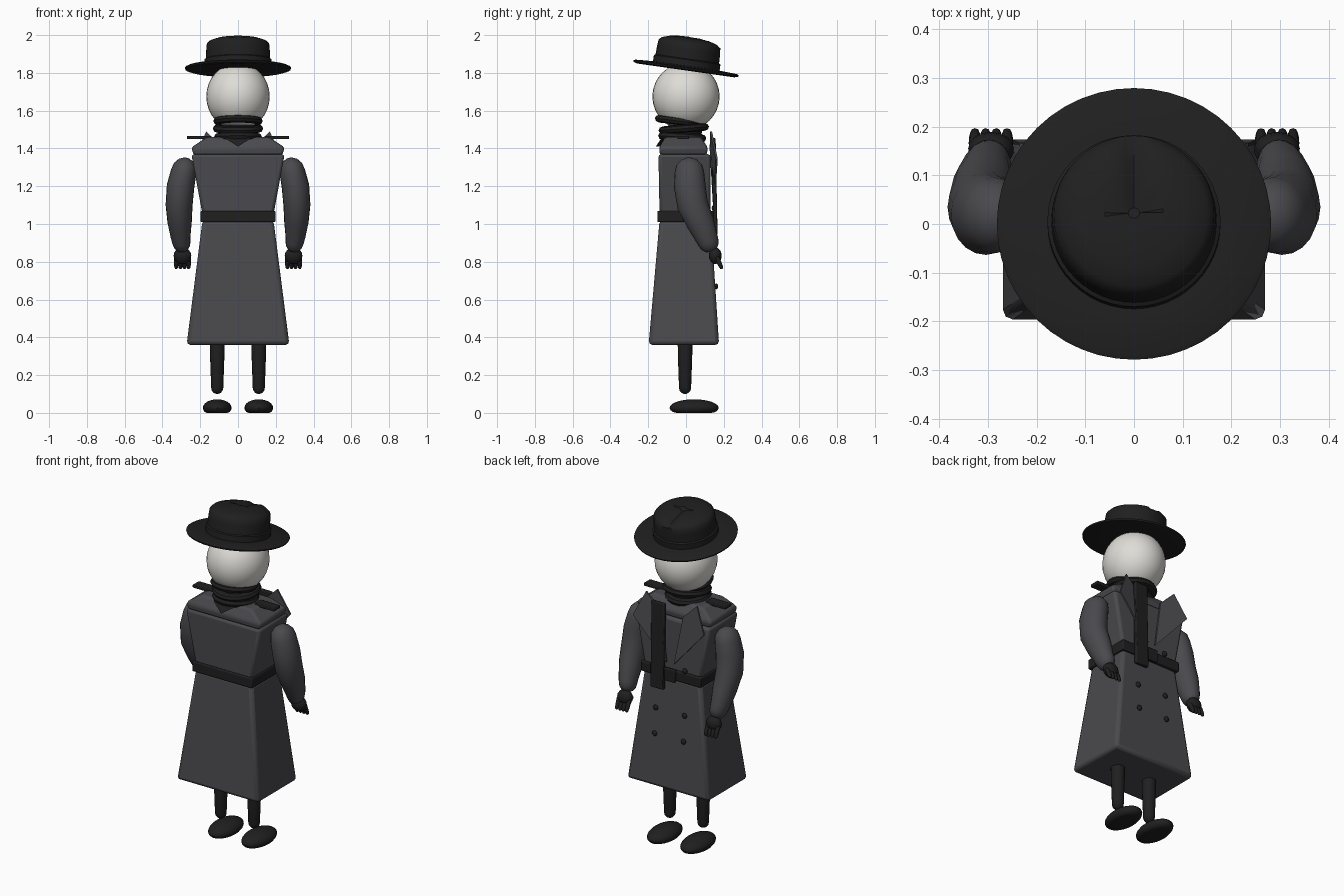
import bpy, bmesh, math
from mathutils import Vector, Matrix

if "Cube" in bpy.data.objects:
    bpy.data.objects.remove(bpy.data.objects["Cube"], do_unlink=True)


def material(name, rgb):
    m = bpy.data.materials.new(name)
    m.use_nodes = True
    m.diffuse_color = (*rgb, 1)
    bsdf = m.node_tree.nodes["Principled BSDF"]
    bsdf.inputs["Base Color"].default_value = (*rgb, 1)
    bsdf.inputs["Roughness"].default_value = 0.8
    return m


COAT = material("charcoal cloth", (0.068, 0.067, 0.075))
BLACK = material("black felt", (0.014, 0.014, 0.014))
PALE = material("pale skin", (0.73, 0.72, 0.68))


def finish(name, bm, mat, bevel=0.0, angle=40):
    """Turn a bmesh into an object with one colour and sharp-edge smoothing."""
    bmesh.ops.recalc_face_normals(bm, faces=bm.faces)
    me = bpy.data.meshes.new(name)
    bm.to_mesh(me)
    bm.free()
    me.materials.append(mat)
    me.shade_smooth()
    me.set_sharp_from_angle(angle=math.radians(angle))
    ob = bpy.data.objects.new(name, me)
    bpy.context.collection.objects.link(ob)
    if bevel:
        mod = ob.modifiers.new("soft edges", "BEVEL")
        mod.width, mod.segments = bevel, 2
        mod.limit_method = "ANGLE"
    return ob


def skin_rings(bm, rings, capped=True):
    loops = [[bm.verts.new(p) for p in ring] for ring in rings]
    n = len(loops[0])
    for a, b in zip(loops, loops[1:]):
        for i in range(n):
            j = (i + 1) % n
            bm.faces.new((a[i], a[j], b[j], b[i]))
    if capped:
        bm.faces.new(loops[0])
        bm.faces.new(loops[-1])


def tailored_block(name, sections, mat, bevel):
    """Rectangular sections of (z, half width, y min, y max)."""
    bm = bmesh.new()
    skin_rings(bm, [[(-w, a, z), (w, a, z), (w, b, z), (-w, b, z)]
                    for z, w, a, b in sections])
    return finish(name, bm, mat, bevel, 30)


def box(name, centre, size, mat, bevel=0.0, tilt=0.0):
    bm = bmesh.new()
    bmesh.ops.create_cube(bm, size=1)
    bm.transform(Matrix.Translation(centre) @ Matrix.Rotation(tilt, 4, "X")
                 @ Matrix.Diagonal((*size, 1)))
    return finish(name, bm, mat, bevel)


def ball(name, centre, size, mat, floor=None, seg=24):
    bm = bmesh.new()
    bmesh.ops.create_uvsphere(bm, u_segments=seg, v_segments=seg // 2, radius=1)
    bm.transform(Matrix.Translation(centre) @ Matrix.Diagonal((*size, 1)))
    if floor is not None:
        for v in bm.verts:
            v.co.z = max(v.co.z, floor)
        bmesh.ops.remove_doubles(bm, verts=bm.verts, dist=0.0005)
    return finish(name, bm, mat)


def limb(name, path, mat, seg=16, flat=1.0):
    """Round-ended tube; path holds (point, radius), flat squeezes x."""
    pts = [Vector(p) for p, r in path]
    radii = [r for p, r in path]
    first, last = (pts[1] - pts[0]).normalized(), (pts[-1] - pts[-2]).normalized()
    steps = [math.radians(t) for t in (80, 55, 28)]
    start = [(pts[0] - first * radii[0] * math.sin(t), radii[0] * math.cos(t), first) for t in steps]
    end = [(pts[-1] + last * radii[-1] * math.sin(t), radii[-1] * math.cos(t), last) for t in steps]
    middle = []
    for i, p in enumerate(pts):
        d = pts[min(i + 1, len(pts) - 1)] - pts[max(i - 1, 0)]
        middle.append((p, radii[i], d.normalized()))
    rings = []
    for p, r, d in start + middle + end[::-1]:
        u = Vector((1, 0, 0))
        v = d.cross(u).normalized()
        u = v.cross(d)
        rings.append([p + u * r * flat * math.cos(k * math.tau / seg)
                      + v * r * math.sin(k * math.tau / seg) for k in range(seg)])
    bm = bmesh.new()
    skin_rings(bm, rings)
    return finish(name, bm, mat, angle=60)


def lathe(profile, seg):
    return [[(r * math.cos(k * math.tau / seg), r * math.sin(k * math.tau / seg), z)
             for k in range(seg)] for r, z in profile]


def wrap(name, centre, radius, thick, tilt):
    """A ring of cloth around the neck."""
    section = [(radius + thick * math.cos(t * math.tau / 8),
                thick * 0.8 * math.sin(t * math.tau / 8)) for t in range(9)]
    bm = bmesh.new()
    skin_rings(bm, lathe(section, 28), False)
    bmesh.ops.remove_doubles(bm, verts=bm.verts, dist=1e-5)
    bm.transform(Matrix.Translation(centre) @ Matrix.Rotation(tilt, 4, "X"))
    finish(name, bm, BLACK)


# Coat
tailored_block("coat_skirt", [(0.36, 0.272, -0.198, 0.175), (1.02, 0.188, -0.14, 0.132)], COAT, 0.02)
tailored_block("coat_body", [(1.05, 0.188, -0.14, 0.13), (1.37, 0.247, -0.146, 0.13)], COAT, 0.016)
tailored_block("coat_yoke", [(1.365, 0.235, -0.138, 0.11), (1.405, 0.247, -0.142, 0.115),
                             (1.46, 0.165, -0.11, 0.08)], COAT, 0.012)
tailored_block("belt", [(1.01, 0.198, -0.152, 0.145), (1.07, 0.198, -0.152, 0.145)], BLACK, 0.006)
box("belt_buckle", (0, 0.15, 1.04), (0.07, 0.02, 0.075), BLACK, 0.005)

# Lapels, shoulder straps and buttons
for s, side in ((1, "left"), (-1, "right")):
    bm = bmesh.new()
    outline = [(0.025, 0.142, 1.11), (0.235, 0.158, 1.345), (0.168, 0.128, 1.49), (0.075, 0.125, 1.40)]
    skin_rings(bm, [[(s * x, y + dy, z) for x, y, z in outline] for dy in (0, 0.01)])
    finish(side + "_lapel", bm, COAT, angle=20)
    box(side + "_shoulder_strap", (s * 0.205, -0.015, 1.458), (0.13, 0.06, 0.018), BLACK, 0.004)
    for row, (y, z) in enumerate(((0.16, 0.67), (0.15, 0.82), (0.146, 1.085))):
        ball(f"{side}_button_{row}", (s * 0.095, y, z), (0.016, 0.01, 0.016), BLACK, seg=12)

# Scarf
wrap("scarf_upper", (0, -0.035, 1.545), 0.105, 0.026, -0.12)
wrap("scarf_middle", (0, -0.012, 1.505), 0.108, 0.026, 0.08)
wrap("scarf_lower", (0, -0.02, 1.46), 0.1, 0.028, -0.06)
ball("neck", (0, -0.01, 1.49), (0.095, 0.095, 0.07), BLACK)
box("scarf_tail", (0.078, 0.151, 1.2), (0.085, 0.022, 0.51), BLACK, 0.005, 0.02)
bm = bmesh.new()
skin_rings(bm, [[(-0.07, y, 1.455), (0.07, y, 1.455), (0, y - 0.03, 1.41)] for y in (-0.13, -0.1)])
finish("scarf_corner", bm, BLACK)

# Head
ball("head", (0, 0, 1.675), (0.168, 0.178, 0.178), PALE, seg=32)

# Hat
hat_pose = Matrix.Translation((0, 0, 1.825)) @ Matrix.Rotation(-0.142, 4, "X")
bm = bmesh.new()
skin_rings(bm, lathe([(0.15, -0.008), (0.26, -0.012), (0.279, -0.006), (0.282, 0.002),
                      (0.272, 0.007), (0.18, 0.012), (0.15, 0.012)], 48))
bm.transform(hat_pose)
finish("hat_brim", bm, BLACK)
bm = bmesh.new()
skin_rings(bm, lathe([(0.178, 0.0), (0.178, 0.045), (0.17, 0.05), (0.168, 0.1), (0.165, 0.13),
                      (0.15, 0.145), (0.11, 0.158), (0.06, 0.165), (0.012, 0.167)], 48))
for v in bm.verts:  # crease running toward the face
    if v.co.z > 0.14 and v.co.y > 0.0:
        v.co.z -= 0.02 * max(0, 1 - abs(v.co.x) / 0.035)
bm.transform(hat_pose)
finish("hat_crown", bm, BLACK)

# Arms, hands, legs and shoes
for s, side in ((1, "left"), (-1, "right")):
    limb(side + "_sleeve", [((s * 0.288, 0.018, 1.275), 0.078), ((s * 0.304, 0.02, 1.2), 0.084),
                            ((s * 0.312, 0.035, 1.1), 0.082), ((s * 0.309, 0.075, 1.01), 0.074),
                            ((s * 0.304, 0.108, 0.93), 0.06), ((s * 0.3, 0.118, 0.905), 0.056)],
         COAT, 20, 0.87)
    ball(side + "_palm", (s * 0.294, 0.155, 0.832), (0.047, 0.034, 0.044), BLACK, seg=16)
    for f in range(4):
        x = s * (0.261 + f * 0.022)
        limb(f"{side}_finger_{f}", [((x, 0.165, 0.82), 0.013), ((x, 0.178, 0.79), 0.012),
                                    ((x, 0.187, 0.771), 0.01)], BLACK, 8)
    limb(side + "_thumb", [((s * 0.262, 0.145, 0.835), 0.014), ((s * 0.26, 0.17, 0.805), 0.011)], BLACK, 8)
    limb(side + "_leg", [((s * 0.11, -0.005, 0.45), 0.04), ((s * 0.11, -0.005, 0.3), 0.038),
                         ((s * 0.11, -0.005, 0.132), 0.032)], BLACK)
    ball(side + "_shoe", (s * 0.11, 0.043, 0.027), (0.076, 0.13, 0.045), BLACK, floor=0.0)
